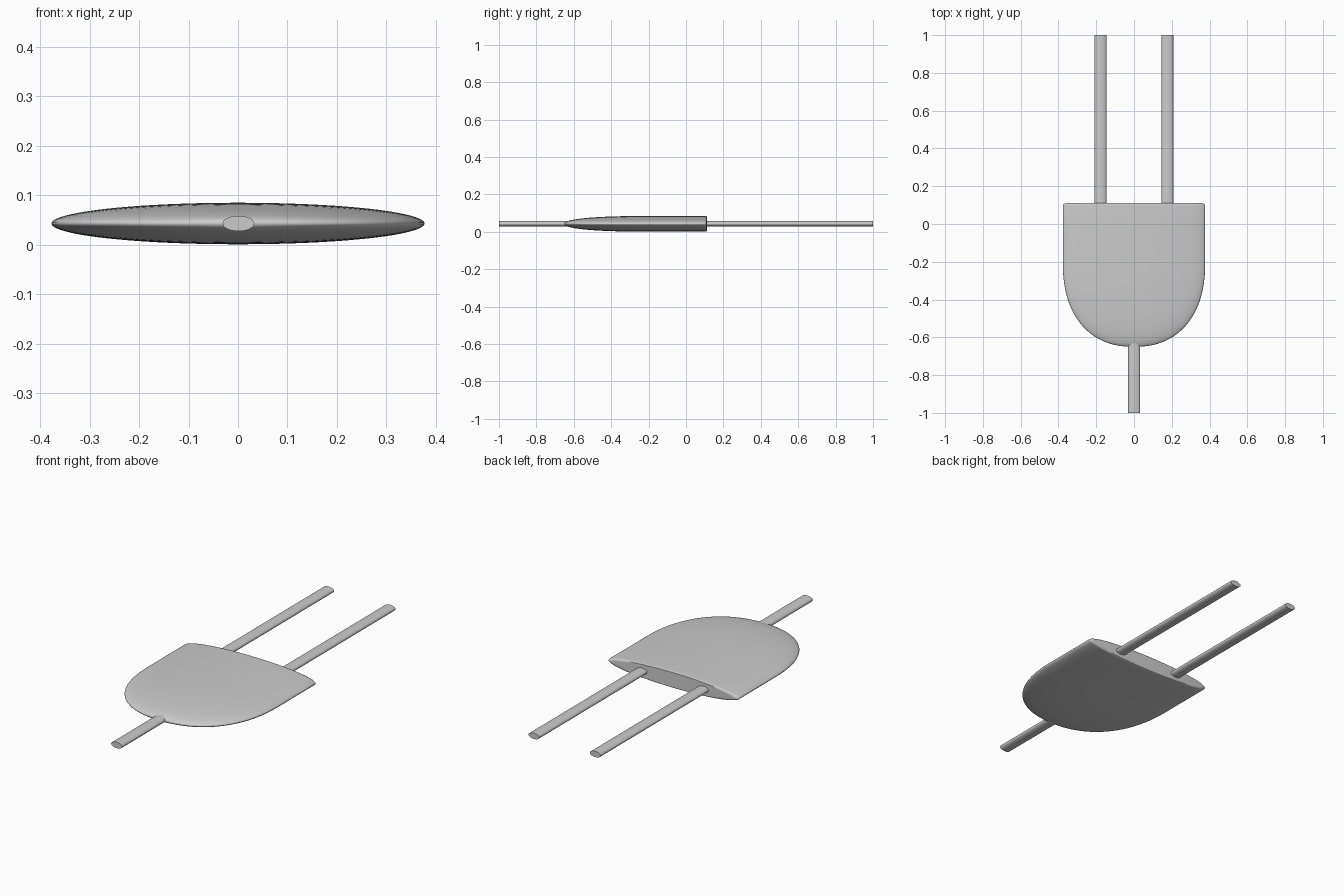
import bpy, bmesh
from math import cos, sin, pi

if "Cube" in bpy.data.objects:
    bpy.data.objects.remove(bpy.data.objects["Cube"])

CZ = 0.043  # height of the common centre plane


def loft(name, rings, rx, rz, cx=0.0, sides=48, angle=40):
    """Skin elliptical rings (y, scale) along y, capped at both ends."""
    bm = bmesh.new()
    loops = []
    for y, s in rings:
        loops.append([bm.verts.new((cx + rx * s * cos(2 * pi * i / sides), y,
                                    CZ + rz * s * sin(2 * pi * i / sides)))
                      for i in range(sides)])
    for a, b in zip(loops, loops[1:]):
        for i in range(sides):
            j = (i + 1) % sides
            bm.faces.new((a[i], a[j], b[j], b[i]))
    bm.faces.new(loops[0])
    bm.faces.new(loops[-1])
    bmesh.ops.recalc_face_normals(bm, faces=bm.faces)
    me = bpy.data.meshes.new(name)
    bm.to_mesh(me)
    bm.free()
    ob = bpy.data.objects.new(name, me)
    bpy.context.collection.objects.link(ob)
    bpy.ops.object.select_all(action='DESELECT')
    ob.select_set(True)
    bpy.context.view_layer.objects.active = ob
    bpy.ops.object.shade_smooth_by_angle(angle=angle * pi / 180)
    return ob


# Plug body: rounded nose, straight sides, softly rounded flat back
N, EXP = 24, 2 / 2.3
rings = []
for k in range(N + 1):
    t = 0.03 + (pi / 2 - 0.03) * k / N
    rings.append((-0.20 - 0.45 * cos(t) ** EXP if k < N else -0.20, sin(t) ** EXP))
rings += [(0.0, 1.0), (0.098, 1.0), (0.104, 0.993), (0.109, 0.97), (0.111, 0.93)]
loft("plug_body", rings, 0.377, 0.042, sides=96)

# Cable stub at the front
loft("cable", [(-1.0, 1), (-0.58, 1)], 0.032, 0.0155, cx=0.001)

# Pair of prongs at the back
for side, x in (("left", -0.177), ("right", 0.177)):
    loft("prong_" + side, [(0.06, 1), (1.0, 1)], 0.031, 0.015, cx=x)
